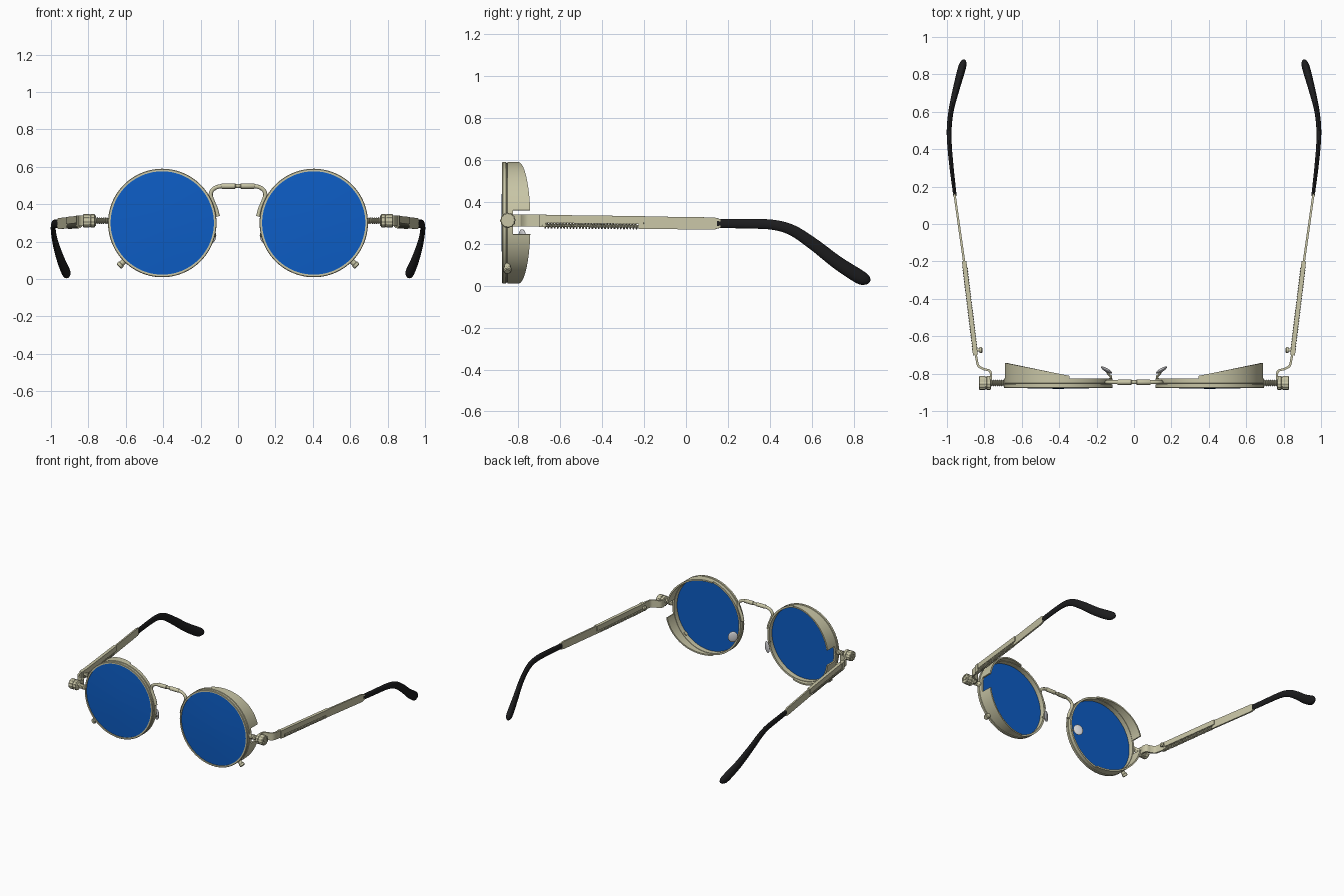
import bpy, bmesh
from math import sin, cos, pi, sqrt, radians
from mathutils import Vector, Matrix

cube = bpy.data.objects.get("Cube")
if cube:
    bpy.data.objects.remove(cube)


def material(name, rgb, rough=0.5):
    m = bpy.data.materials.new(name)
    m.use_nodes = True
    m.diffuse_color = (*rgb, 1)
    bsdf = m.node_tree.nodes["Principled BSDF"]
    bsdf.inputs["Base Color"].default_value = (*rgb, 1)
    bsdf.inputs["Roughness"].default_value = rough
    return m


METAL = material("pale brass", (0.58, 0.56, 0.38))
LENS = material("blue lens", (0.004, 0.11, 0.56))
RUBBER = material("black rubber", (0.012, 0.012, 0.013))
PAD = material("clear grey pad", (0.62, 0.62, 0.64))


def finish(name, bm, mat, angle=35):
    """Turn a bmesh into a mirrored, smooth-shaded object."""
    bmesh.ops.recalc_face_normals(bm, faces=bm.faces)
    me = bpy.data.meshes.new(name)
    bm.to_mesh(me)
    bm.free()
    me.materials.append(mat)
    ob = bpy.data.objects.new(name, me)
    bpy.context.collection.objects.link(ob)
    bpy.ops.object.select_all(action="DESELECT")
    ob.select_set(True)
    bpy.context.view_layer.objects.active = ob
    bpy.ops.object.shade_smooth_by_angle(angle=radians(angle))
    ob.modifiers.new("mirror", "MIRROR").use_axis[0] = True
    return ob


def skin(bm, rings, closed=False, caps=True):
    """Join equal vertex rings with quads."""
    n = len(rings[0])
    pairs = list(zip(rings, rings[1:])) + ([(rings[-1], rings[0])] if closed else [])
    for a, b in pairs:
        for i in range(n):
            j = (i + 1) % n
            bm.faces.new((a[i], a[j], b[j], b[i]))
    if caps and not closed:
        bm.faces.new(rings[0])
        bm.faces.new(rings[-1])


def lathe(name, profile, centre, axis, mat, sides=32, closed=False, knurl=0):
    """Spin (radius, offset) points round an axis; knurl dents every other step."""
    bm = bmesh.new()
    rot = Vector((0, 0, 1)).rotation_difference(Vector(axis))
    rings = []
    for r, h in profile:
        ring = []
        for i in range(sides):
            a = 2 * pi * i / sides
            q = r * (1 - knurl * (i // 2 % 2))
            ring.append(bm.verts.new(Vector(centre) + rot @ Vector((q * cos(a), q * sin(a), h))))
        rings.append(ring)
    skin(bm, rings, closed)
    return finish(name, bm, mat)


def smooth_path(pts, steps):
    """Catmull-Rom through rows of (x, y, z, half width, half height)."""
    rows = [Vector(p) for p in pts]
    out = []
    for i in range(len(rows) - 1):
        a, b, c, d = (rows[max(0, min(len(rows) - 1, i + k))] for k in (-1, 0, 1, 2))
        for s in range(steps):
            t = s / steps
            out.append(b + (c - a) * (t / 2) + (a * 2 - b * 5 + c * 4 - d) * (t * t / 2)
                       + (b * 3 - a - c * 3 + d) * (t ** 3 / 2))
    return out + [rows[-1]]


def loft(name, pts, mat, sides=14, steps=6, ref=(0, 0, 1)):
    """Sweep an ellipse, or a rectangle when sides is 4, along a path."""
    rows = smooth_path(pts, steps) if steps > 1 else [Vector(p) for p in pts]
    bm = bmesh.new()
    rings = []
    for i, row in enumerate(rows):
        t = (rows[min(i + 1, len(rows) - 1)].to_3d() - rows[max(i - 1, 0)].to_3d()).normalized()
        side = t.cross(Vector(ref)).normalized()
        up = side.cross(t)
        k, off = (sqrt(2), pi / 4) if sides == 4 else (1, 0)
        rings.append([bm.verts.new(row.to_3d() + side * (k * row[3] * cos(off + 2 * pi * j / sides))
                                   + up * (k * row[4] * sin(off + 2 * pi * j / sides)))
                      for j in range(sides)])
    skin(bm, rings)
    return finish(name, bm, mat)


CX, CZ, R = 0.405, 0.3, 0.29
BACK = (0, 1, 0)

# Grooved rim and slightly domed lens
lathe("lens_rim", [(0.276, -0.878), (0.287, -0.878), (R, -0.874), (R, -0.859), (0.285, -0.857),
                   (0.285, -0.853), (R, -0.851), (R, -0.826), (0.276, -0.826)],
      (CX, 0, CZ), BACK, METAL, sides=96, closed=True)
lathe("lens", [(0.02, -0.881), (0.15, -0.879), (0.281, -0.872), (0.281, -0.864)],
      (CX, 0, CZ), BACK, LENS, sides=96)


# Side shields: deeper towards the temples, with a gap for the hinge
def side_shield(name, start, end, steps=36):
    bm = bmesh.new()
    rings = []
    for i in range(steps + 1):
        a = radians(start + (end - start) * i / steps)
        back = -0.812 + 0.07 * (R * cos(a) + 0.06) / (R + 0.06)
        rings.append([bm.verts.new((CX + r * cos(a), y, CZ + r * sin(a)))
                      for r, y in ((R, -0.84), (R, back), (R - 0.011, back), (R - 0.011, -0.84))])
    skin(bm, rings)
    return finish(name, bm, METAL)


side_shield("upper_side_shield", 12, 102)
side_shield("lower_side_shield", -11, -102)

# Lower rim stud
lathe("rim_stud", [(0.015, 0.27), (0.015, 0.308), (0.019, 0.31), (0.019, 0.325), (0.014, 0.329)],
      (CX, -0.852, CZ), (0.7071, 0, -0.7071), METAL, sides=16)

# Bridge and its thicker centre sleeve
Y = -0.846
bridge = [(0, 0.497), (0.06, 0.497), (0.105, 0.494), (0.136, 0.477), (0.146, 0.45),
          (0.135, 0.415), (0.118, 0.375), (0.108, 0.335)]
loft("bridge", [(x, Y, z, 0.011, 0.011) for x, z in bridge], METAL, ref=BACK)
lathe("bridge_sleeve", [(0.011, 0.012), (0.0145, 0.016), (0.0145, 0.085), (0.011, 0.09)],
      (0, Y, 0.497), (1, 0, 0), METAL, sides=16)

# Nose pad on a bent wire
bm = bmesh.new()
bmesh.ops.create_uvsphere(bm, u_segments=20, v_segments=12, radius=1,
                          matrix=Matrix.Translation((0.147, -0.781, 0.228))
                          @ Matrix.Rotation(radians(30), 4, "Z")
                          @ Matrix.Rotation(radians(-15), 4, "Y")
                          @ Matrix.Diagonal((0.034, 0.01, 0.042, 1)))
finish("nose_pad", bm, PAD)
loft("nose_pad_wire", [(x, y, z, 0.006, 0.006) for x, y, z in
                       ((0.135, -0.835, 0.25), (0.122, -0.818, 0.235), (0.135, -0.805, 0.228),
                        (0.147, -0.785, 0.228))], METAL, sides=8)

# Threaded hinge screw and knurled knob
HZ, HY = 0.312, -0.85
thread = [(0.019 if i % 2 else 0.013, 0.685 + 0.005 * i) for i in range(18)]
lathe("hinge_screw", thread, (0, HY, HZ), (1, 0, 0), METAL, sides=16)
lathe("hinge_knob", [(0.03, 0.764), (0.037, 0.768), (0.037, 0.787), (0.033, 0.789), (0.033, 0.793),
                     (0.037, 0.795), (0.037, 0.825), (0.033, 0.829), (0.022, 0.829), (0.022, 0.825),
                     (0.012, 0.825), (0.012, 0.83)],
      (0, HY, HZ), (1, 0, 0), METAL, sides=48, knurl=0.07)

# Folded hinge bracket with its pivot
loft("hinge_bracket", [(x, y, 0.311, 0.006, 0.028) for x, y in
                       ((0.768, -0.835), (0.764, -0.805), (0.774, -0.784), (0.805, -0.775),
                        (0.832, -0.758), (0.842, -0.72), (0.848, -0.685))], METAL, sides=4)
lathe("hinge_pivot", [(0.009, 0), (0.009, 0.02), (0.017, 0.021), (0.017, 0.03), (0.011, 0.036)],
      (0.846, -0.674, 0.31), (-1, 0, 0), METAL, sides=16)

# Temple arm: hinge block, rail over the spring, thin rear plate
loft("hinge_block", [(0.847, -0.7, 0.309, 0.013, 0.03), (0.853, -0.668, 0.309, 0.013, 0.03)],
     METAL, sides=4, steps=1)
loft("temple_rail", [(0.848, -0.69, 0.319, 0.012, 0.019), (0.908, -0.2, 0.313, 0.012, 0.019)],
     METAL, sides=4, steps=1)
loft("temple_plate", [(0.905, -0.225, 0.301, 0.006, 0.03), (0.956, 0.135, 0.297, 0.006, 0.029),
                      (0.961, 0.165, 0.297, 0.006, 0.02)], METAL, sides=4, steps=1)

# Coil spring on its rod below the rail
start, end = Vector((0.849, -0.683, 0.287)), Vector((0.904, -0.232, 0.283))
axis = (end - start).normalized()
across = axis.cross(Vector((0, 0, 1))).normalized()
upward = across.cross(axis)
TURNS, SEG = 30, 10
coil = []
for i in range(TURNS * SEG + 1):
    a = 2 * pi * i / SEG
    p = start.lerp(end, i / (TURNS * SEG)) + (across * cos(a) + upward * sin(a)) * 0.0115
    coil.append((*p, 0.004, 0.004))
loft("temple_spring", coil, METAL, sides=6, steps=1, ref=axis)
loft("spring_rod", [(*start, 0.006, 0.006), (*(end + axis * 0.02), 0.006, 0.006)],
     METAL, sides=8, steps=1)

# Curved ear tip
loft("ear_tip", [(0.957, 0.15, 0.297, 0.009, 0.022), (0.975, 0.3, 0.296, 0.011, 0.023),
                 (0.986, 0.42, 0.29, 0.012, 0.024), (0.988, 0.51, 0.263, 0.013, 0.026),
                 (0.977, 0.61, 0.197, 0.014, 0.029), (0.951, 0.72, 0.112, 0.018, 0.032),
                 (0.924, 0.82, 0.047, 0.021, 0.034), (0.914, 0.855, 0.03, 0.019, 0.028),
                 (0.909, 0.872, 0.021, 0.011, 0.015), (0.908, 0.877, 0.018, 0.003, 0.004)],
     RUBBER, sides=20)
